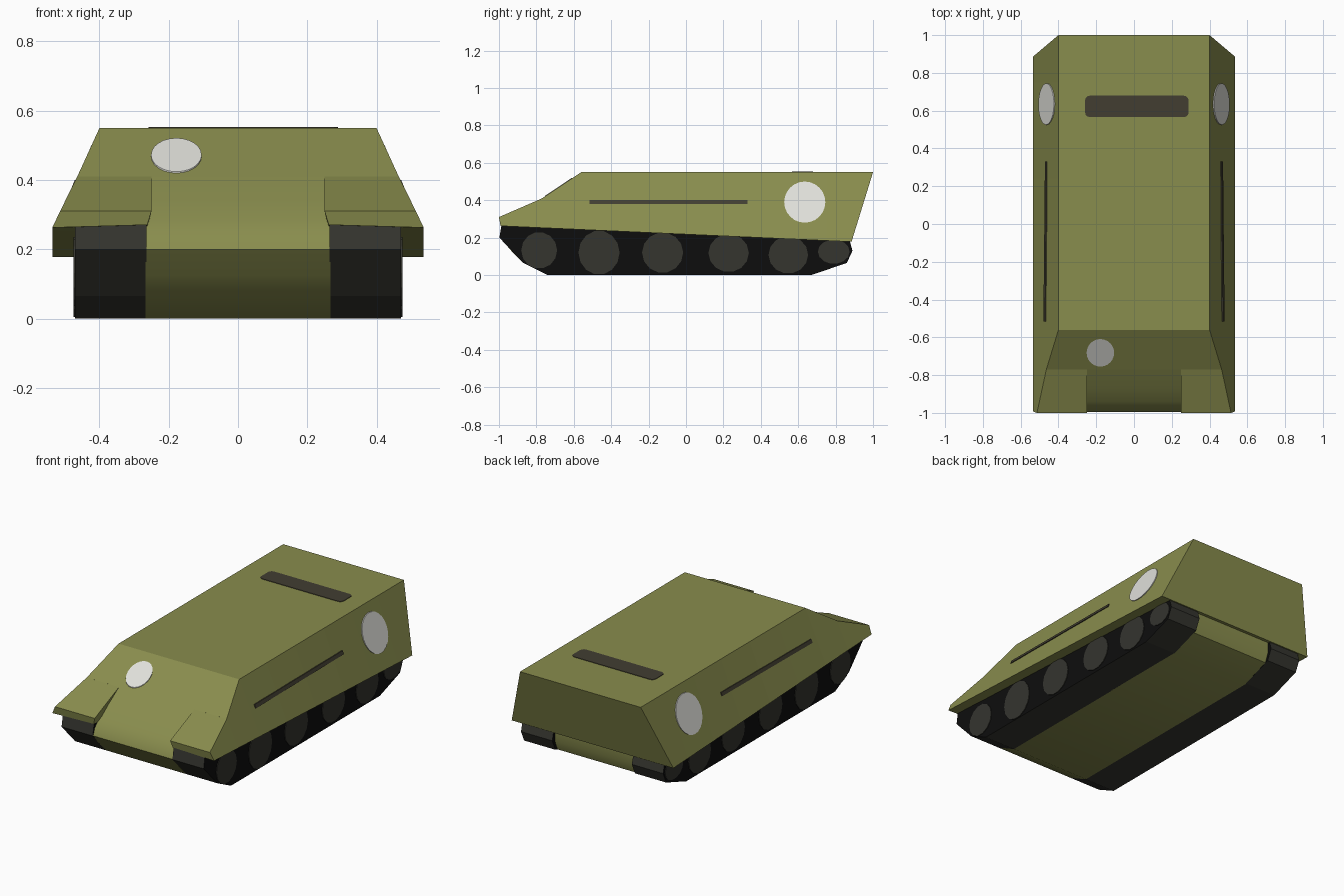
import bpy, bmesh, math

if "Cube" in bpy.data.objects:
    bpy.data.objects.remove(bpy.data.objects["Cube"])


def material(name, r, g, b):
    m = bpy.data.materials.new(name)
    m.diffuse_color = (r, g, b, 1)
    m.use_nodes = True
    m.node_tree.nodes["Principled BSDF"].inputs["Base Color"].default_value = m.diffuse_color
    return m


OLIVE = material("olive paint", 0.25, 0.266, 0.075)
BLACK = material("track black", 0.004, 0.004, 0.004)
GREY = material("wheel grey", 0.035, 0.035, 0.028)
WHITE = material("marking white", 0.75, 0.75, 0.71)
BROWN = material("slot brown", 0.054, 0.048, 0.031)


def loft(name, sections, *mats):
    """Skin closed sections of equal point count and cap both ends."""
    bm = bmesh.new()
    rings = [[bm.verts.new(p) for p in s] for s in sections]
    n = len(rings[0])
    for a, b in zip(rings, rings[1:]):
        for i in range(n):
            j = (i + 1) % n
            bm.faces.new((a[i], a[j], b[j], b[i]))
    bm.faces.new(rings[0][::-1])
    bm.faces.new(rings[-1])
    bmesh.ops.recalc_face_normals(bm, faces=bm.faces)
    me = bpy.data.meshes.new(name)
    bm.to_mesh(me)
    bm.free()
    for m in mats:
        me.materials.append(m)
    ob = bpy.data.objects.new(name, me)
    bpy.context.collection.objects.link(ob)
    return ob


def extrude_x(name, profile, x0, x1, *mats):
    return loft(name, [[(x, y, z) for y, z in profile] for x in (x0, x1)], *mats)


def smooth(ob, degrees):
    bpy.ops.object.select_all(action='DESELECT')
    ob.select_set(True)
    bpy.context.view_layer.objects.active = ob
    bpy.ops.object.shade_smooth_by_angle(angle=math.radians(degrees))


def oval(cu, cv, ru, rv, n=24):
    return [(cu + ru * math.cos(2 * math.pi * i / n), cv + rv * math.sin(2 * math.pi * i / n))
            for i in range(n)]


# Shape of the sloped side: skirt edge height and half width
def skirt_z(y):
    return 0.263 - 0.085 * (y + 1) / 1.885


def side_x(y, z):
    zb = skirt_z(y)
    return 0.40 + 0.136 * (0.55 - z) / (0.55 - zb)


# Upper hull: roof, glacis, sloped sides and leaning rear plate
def hull_section(y, top):
    w, zb = side_x(y, top), skirt_z(y)
    return [(-w, y, top), (w, y, top), (0.536, y, zb), (-0.536, y, zb)]


sections = [hull_section(-0.77, 0.41)]
sections += [hull_section(y, 0.55) for y in (-0.56, -0.3, -0.03, 0.24, 0.5, 0.75)]
zr = skirt_z(0.885)
sections.append([(-0.4, 1, 0.55), (0.4, 1, 0.55), (0.536, 0.885, zr), (-0.536, 0.885, zr)])
loft("upper_hull", sections, OLIVE)

# Lower hull with rounded nose between the tracks
nose = [(-0.77, 0.41), (-0.87, 0.341), (-0.94, 0.284), (-0.98, 0.24), (-0.995, 0.2),
        (-0.93, 0.125), (-0.87, 0.065), (-0.74, 0.0), (0.67, 0.0), (0.84, 0.06),
        (0.865, 0.12), (0.865, 0.2), (0.8, 0.3), (-0.6, 0.41)]
smooth(extrude_x("lower_hull", nose, -0.267, 0.267, OLIVE), 32)

track = [(-0.77, 0.27), (-0.985, 0.275), (-0.998, 0.2), (-0.87, 0.065), (-0.74, 0.0),
         (0.67, 0.0), (0.86, 0.065), (0.89, 0.13), (0.875, 0.185)]
wheels = [(-0.785, 0.132, 0.096, 0.098), (-0.465, 0.12, 0.11, 0.118), (-0.125, 0.12, 0.11, 0.108),
          (0.228, 0.118, 0.108, 0.102), (0.547, 0.108, 0.106, 0.1), (0.79, 0.125, 0.085, 0.065)]

for s, label in ((-1, "left"), (1, "right")):
    # Front fender
    rows = []
    for y, top, yb in ((-0.765, 0.412, -0.765), (-1.0, 0.31, -0.992)):
        zb = skirt_z(yb) + (0.008 if y < -0.9 else 0)
        rows.append([(s * 0.25, y, top), (s * side_x(y, top), y, top),
                     (s * 0.536, yb, skirt_z(yb)), (s * 0.262, yb, zb)])
    loft(label + "_fender", rows, OLIVE)

    # Track: black sides, grey tread
    ob = extrude_x(label + "_track", track, s * 0.264, s * 0.471, BLACK, GREY)
    for f in ob.data.polygons:
        f.material_index = 0 if abs(f.normal.x) > 0.5 else 1

    # Painted road wheels
    for i, w in enumerate(wheels):
        extrude_x(f"{label}_wheel_{i + 1}", oval(*w, n=14), s * 0.469, s * 0.475, GREY)

    # Round marking and long slot lying on the sloped side
    slot = [(-0.515 + 0.845 * i / 8, 0.38) for i in range(9)]
    slot += [(y, 0.40) for y, z in reversed(slot)]
    for name, pts, mat in (("side_marking", oval(0.635, 0.39, 0.11, 0.11), WHITE),
                           ("side_slot", slot, BROWN)):
        loft(f"{label}_{name}", [[(s * (side_x(y, z) + d), y, z) for y, z in pts]
                                 for d in (-0.003, 0.005)], mat)

# Round marking on the glacis
pts = oval(-0.178, -0.682, 0.073, 0.073)
loft("front_marking", [[(x, y, 0.55 + (y + 0.56) * 0.6667 + d) for x, y in pts]
                       for d in (-0.003, 0.004)], WHITE)

# Rounded slot on the roof
corners = ((0.265, 0.655, 0), (-0.235, 0.655, 90), (-0.235, 0.59, 180), (0.265, 0.59, 270))
pts = [(cx + 0.024 * math.cos(math.radians(a + k)), cy + 0.024 * math.sin(math.radians(a + k)))
       for cx, cy, a in corners for k in (0, 30, 60, 90)]
loft("roof_slot", [[(x, y, z) for x, y in pts] for z in (0.547, 0.553)], BROWN)
